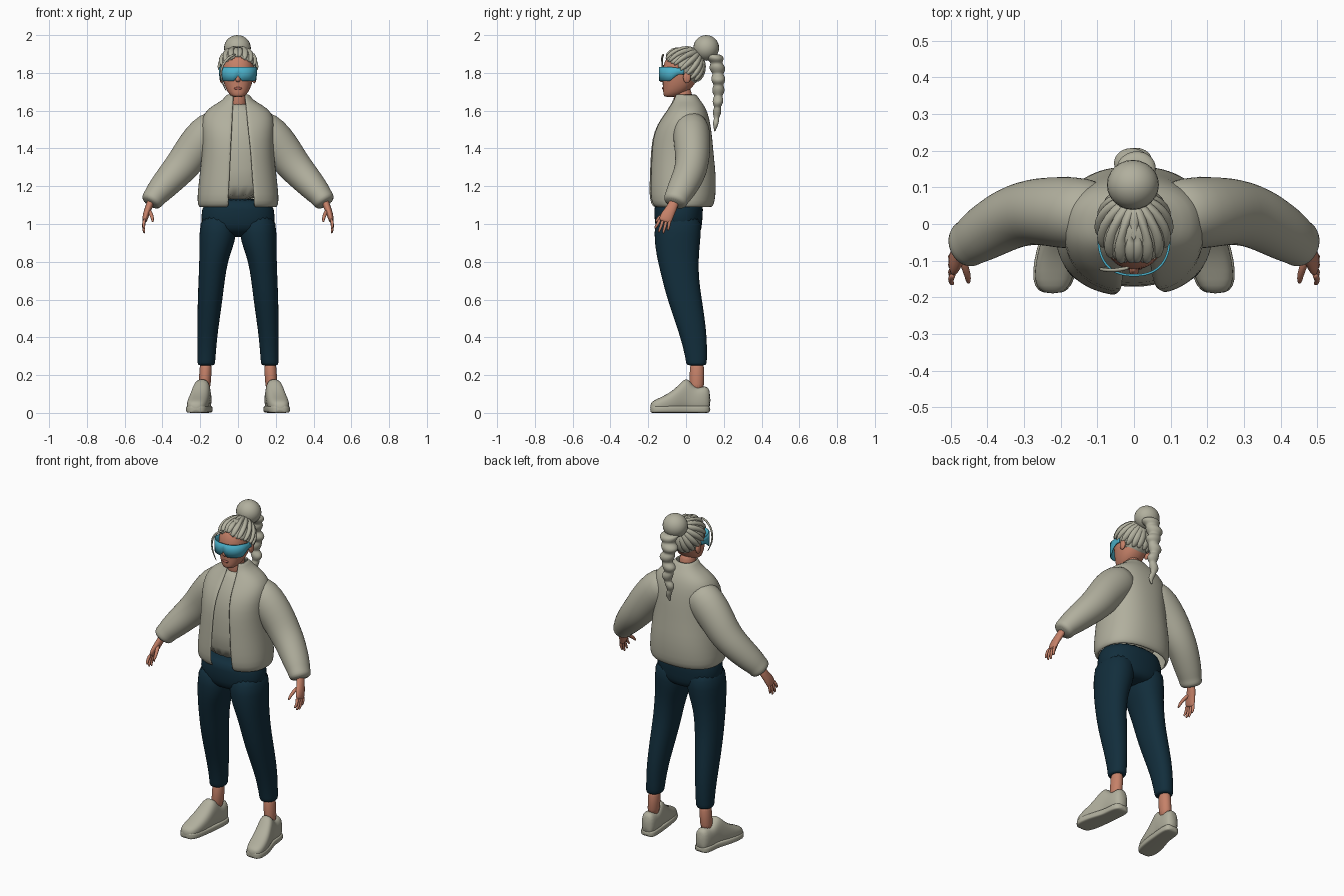
import bpy, bmesh, math
from mathutils import Vector

if "Cube" in bpy.data.objects:
    bpy.data.objects.remove(bpy.data.objects["Cube"], do_unlink=True)


def material(name, rgb):
    m = bpy.data.materials.new(name)
    m.use_nodes = True
    m.diffuse_color = (*rgb, 1)
    m.node_tree.nodes["Principled BSDF"].inputs["Base Color"].default_value = (*rgb, 1)
    return m


CLOTH = material("warm grey", (0.44, 0.43, 0.34))
NAVY = material("dark navy", (0.006, 0.027, 0.045))
SKIN = material("skin", (0.56, 0.22, 0.14))
LIP = material("lip", (0.4, 0.12, 0.09))
VISOR = material("visor blue", (0.07, 0.43, 0.58))


def finish(name, bm, mat, thick=0, level=1):
    """Turn a bmesh into a smooth object, with optional thickness."""
    me = bpy.data.meshes.new(name)
    bm.to_mesh(me)
    bm.free()
    for p in me.polygons:
        p.use_smooth = True
    me.materials.append(mat)
    ob = bpy.data.objects.new(name, me)
    bpy.context.collection.objects.link(ob)
    if thick:
        mod = ob.modifiers.new("thickness", "SOLIDIFY")
        mod.thickness, mod.offset = thick, -1
    if level:
        mod = ob.modifiers.new("smooth", "SUBSURF")
        mod.levels = mod.render_levels = level
    return ob


def sheet(name, rows, mat, closed=True, thick=0, level=1):
    """Skin rows of points; closed rows are also capped."""
    bm = bmesh.new()
    vs = [[bm.verts.new(p) for p in row] for row in rows]
    n = len(rows[0])
    for r0, r1 in zip(vs, vs[1:]):
        for j in range(n if closed else n - 1):
            k = (j + 1) % n
            bm.faces.new((r0[j], r0[k], r1[k], r1[j]))
    if closed:
        bm.faces.new(vs[0][::-1])
        bm.faces.new(vs[-1])
        bmesh.ops.recalc_face_normals(bm, faces=bm.faces)
    return finish(name, bm, mat, thick, level)


def power(c, e):
    return math.copysign(abs(c) ** (2 / e), c)


def loft(name, rings, mat, ref=(0, 1, 0), axis=None, e=2.0, n=20, edges=None, thick=0, level=1):
    """Rings are (x, y, z, half width, half depth); edges leave an open front."""
    rows, cs = [], [Vector(r[:3]) for r in rings]
    for i, (c, r) in enumerate(zip(cs, rings)):
        t = Vector(axis) if axis else cs[min(i + 1, len(cs) - 1)] - cs[max(i - 1, 0)]
        u = Vector(ref).cross(t).normalized()
        v = t.cross(u).normalized()
        t0, t1, count = 0, 2 * math.pi, n
        if edges:
            right, left = (math.acos(math.copysign(abs(x / r[3]) ** (e / 2), x)) for x in edges[i])
            t0, t1, count = -left, 2 * math.pi - right, n - 1
        angles = [t0 + (t1 - t0) * j / count for j in range(n)]
        rows.append([c + u * r[3] * power(math.cos(a), e) + v * r[4] * power(math.sin(a), e) for a in angles])
    return sheet(name, rows, mat, not edges, thick, level)


def level_ring(z, x, w, front, back):
    return (x, (front + back) / 2, z, w, (back - front) / 2)


def ball(name, c, size, mat, level=0):
    bm = bmesh.new()
    bmesh.ops.create_uvsphere(bm, u_segments=24, v_segments=14, radius=1)
    for v in bm.verts:
        v.co = Vector(a * b + d for a, b, d in zip(v.co, size, c))
    return finish(name, bm, mat, 0, level)


UP = (0, 0, 1)

# Open jacket and shirt
jacket = [(1.085, .2, -.165, .13, -.05, .085), (1.1, .214, -.19, .148, -.05, .085),
          (1.15, .216, -.2, .157, -.05, .085), (1.25, .205, -.197, .16, -.045, .075),
          (1.35, .192, -.192, .148, -.04, .07), (1.45, .19, -.185, .14, -.035, .06),
          (1.53, .196, -.155, .13, -.03, .05), (1.59, .182, -.11, .115, -.028, .045),
          (1.63, .13, -.085, .095, -.026, .042), (1.655, .08, -.072, .075, -.026, .04),
          (1.69, .058, -.066, .052, -.026, .038)]
loft("jacket", [level_ring(z, 0, w, f, b) for z, w, f, b, _, _ in jacket], CLOTH, axis=UP, e=2.3,
     n=36, edges=[r[4:] for r in jacket], thick=.012)
shirt = [(1.11, .17, -.176, .09), (1.3, .165, -.174, .1), (1.45, .16, -.167, .1),
         (1.55, .14, -.13, .09), (1.61, .09, -.09, .06), (1.64, .055, -.072, .04)]
loft("shirt", [level_ring(z, 0, w, f, b) for z, w, f, b in shirt], CLOTH, axis=UP, e=2.3)

# Hips of the trousers
hips = [(1.14, .17, -.165, .09), (1.08, .195, -.17, .092), (1.0, .2, -.168, .087),
        (.955, .17, -.15, .08), (.93, .08, -.08, .05)]
loft("trouser_hips", [level_ring(z, 0, w, f, b) for z, w, f, b in hips], NAVY, axis=UP, e=2.3)

for s, side in ((1, "left"), (-1, "right")):
    def flip(rings):
        return [(s * r[0], *r[1:]) for r in rings]

    # Trouser leg with a turned hem, and ankle
    leg = [(1.07, .102, .095, -.165, .085), (.94, .106, .1, -.17, .08), (.87, .117, .088, -.163, .072),
           (.8, .13, .076, -.15, .067), (.7, .14, .07, -.125, .07), (.62, .146, .067, -.105, .082),
           (.5, .156, .06, -.065, .1), (.4, .163, .053, -.03, .111), (.3, .166, .048, -.005, .112),
           (.26, .168, .047, 0, .11), (.25, .169, .042, .008, .104)]
    loft(side + "_trouser_leg", flip([level_ring(*r) for r in leg]), NAVY, axis=UP, e=2.2)
    loft(side + "_ankle", flip([(.17, .058, .28, .034, .04), (.173, .058, .2, .032, .038),
                                (.18, .055, .1, .034, .042)]), SKIN, axis=UP)

    # Shoe: upper and sole along the foot, toes turned outward
    foot = [(-.19, .222, .022, .045), (-.172, .222, .046, .062), (-.13, .217, .056, .08),
            (-.07, .207, .055, .112), (-.025, .197, .05, .16), (.005, .191, .046, .185),
            (.03, .187, .045, .15), (.06, .185, .045, .125), (.1, .182, .043, .142), (.13, .18, .03, .125)]
    loft(side + "_shoe", flip([(x, y, h / 2 + .004, w, h / 2) for y, x, w, h in foot]), CLOTH,
         ref=UP, axis=(0, 1, 0), e=2.6)
    loft(side + "_sole", flip([(x, y, .019, w + .005, .019) for y, x, w, h in foot]), CLOTH,
         ref=UP, axis=(0, 1, 0), e=5)

    # Puffy sleeve with a gathered cuff
    loft(side + "_sleeve", flip([
        (.07, .025, 1.54, .08, .08), (.14, .028, 1.495, .108, .1), (.2, .032, 1.435, .106, .098),
        (.255, .035, 1.365, .098, .092), (.29, .03, 1.315, .093, .089), (.335, .018, 1.265, .086, .085),
        (.385, -.01, 1.21, .077, .08), (.425, -.035, 1.165, .068, .073), (.442, -.047, 1.143, .06, .066),
        (.455, -.055, 1.125, .06, .066), (.468, -.063, 1.105, .05, .056)]), CLOTH, n=24)

    # Hand
    loft(side + "_palm", flip([(.455, -.055, 1.135, .022, .028), (.474, -.075, 1.085, .019, .028),
                               (.487, -.098, 1.05, .018, .036), (.494, -.11, 1.02, .014, .036),
                               (.495, -.113, 1.01, .009, .03)]), SKIN, n=12)
    for k, (y0, y1, z1) in enumerate([(-.137, -.163, .975), (-.12, -.143, .955), (-.102, -.12, .95), (-.085, -.095, .965)]):
        loft(f"{side}_finger_{k + 1}", flip([(.492, y0, 1.03, .01, .01), (.502, (y0 + y1) / 2, (z1 + 1.02) / 2, .009, .009),
                                            (.497, y1, z1 + .008, .007, .007), (.495, y1, z1, .004, .004)]), SKIN, n=8)
    loft(side + "_thumb", flip([(.474, -.085, 1.075, .013, .013), (.458, -.125, 1.05, .011, .011),
                                (.452, -.15, 1.025, .009, .009), (.452, -.162, 1.01, .005, .005)]), SKIN, n=8)
    ball(side + "_ear", (s * .086, .005, 1.775), (.012, .02, .03), SKIN)

# Neck, head and face
loft("neck", [(0, -.005, 1.58, .055, .055), (0, -.015, 1.65, .045, .048), (0, -.02, 1.74, .045, .05)], SKIN, axis=UP)
head = [(1.672, .025, -.112, -.06), (1.682, .044, -.121, -.02), (1.715, .066, -.122, .03),
        (1.76, .08, -.125, .06), (1.81, .087, -.126, .075), (1.86, .085, -.117, .078),
        (1.9, .07, -.09, .066), (1.925, .04, -.05, .04)]
loft("head", [level_ring(z, 0, w, f, b) for z, w, f, b in head], SKIN, axis=UP, e=2.2)
loft("nose", [(0, -.122, 1.81, .007, .008), (0, -.127, 1.78, .01, .012), (0, -.13, 1.763, .015, .015),
              (0, -.124, 1.75, .01, .01)], SKIN, axis=UP, n=12)
ball("lips", (0, -.121, 1.718), (.022, .006, .007), LIP)

# Wraparound visor: notched over the nose, tapering to the temples
rows = [[], [], []]
for i in range(41):
    t = (i / 20 - 1) * 1.75
    x, y = .1 * power(math.sin(t), 2.4), -.035 - .108 * power(math.cos(t), 2.4)
    taper = min(1, max(0, (abs(t) - 1.15) / .4))
    low = 1.757 + .035 * taper + .028 * max(0, 1 - abs(x) / .022)
    high = 1.832 - .006 * taper
    for row, z in zip(rows, (low, (low + high) / 2, high)):
        row.append((x, y, z))
sheet("visor", rows, VISOR, closed=False, thick=.006, level=0)

# Hair cap, trimmed around the face
C, R = Vector((0, -.015, 1.83)), Vector((.095, .108, .105))
bm = bmesh.new()
bmesh.ops.create_uvsphere(bm, u_segments=48, v_segments=32, radius=1)
for v in bm.verts:
    v.co = Vector(C[k] + v.co[k] * R[k] for k in range(3))


def hairline(p):
    if p.y < -.05:
        return 1.885 - .5 * abs(p.x)
    return 1.83 - 1.3 * (p.y + .05) if p.y < .02 else 1.735


bmesh.ops.delete(bm, geom=[v for v in bm.verts if v.co.z < hairline(v.co)], context="VERTS")
finish("hair_cap", bm, CLOTH, .012, 0)

# Swept locks running over the skull to the bun
BASE = Vector((0, .075, 1.905))
starts = [(.008, -.115, 1.89), (.036, -.112, 1.873), (.064, -.095, 1.858), (.084, -.065, 1.84),
          (.092, -.035, 1.81), (.093, 0, 1.785), (.085, .03, 1.755), (.06, .06, 1.735), (.025, .08, 1.73)]
for s, side in ((1, "left"), (-1, "right")):
    for k, p in enumerate(starts):
        p = Vector((s * p[0], p[1], p[2]))
        rings = []
        for j, w in enumerate((.008, .018, .022, .023, .02, .014)):
            d = p.lerp(BASE, j / 5) - C
            d /= Vector(d[a] / R[a] for a in range(3)).length
            rings.append((*(C + d), w, w * .75))
        loft(f"{side}_hair_lock_{k + 1}", rings, CLOTH, n=10)

# Loose strand beside the face
loft("loose_strand", [(-.01, -.118, 1.9, .006, .006), (-.05, -.128, 1.885, .008, .006), (-.086, -.125, 1.84, .007, .005),
                      (-.094, -.122, 1.79, .006, .005), (-.08, -.12, 1.74, .004, .004),
                      (-.06, -.118, 1.7, .002, .002)], CLOTH, n=8)

# Bun with its tie, and the hanging braid
ball("bun", (-.003, .107, 1.932), (.071, .068, .068), CLOTH)
ball("bun_tie", (0, .07, 1.9), (.045, .04, .03), CLOTH)
braid = []
for i in range(49):
    f = i / 48
    swell = abs(math.sin(f * math.pi * 7 + .6))
    w = (.052 * (1 - f) ** .6 + .004) * (.68 + .32 * swell)
    x = .008 * math.sin(f * math.pi * 7)
    braid.append((x, .135 + .085 * f ** .5 * (1 - f * .8), 1.9 - .41 * f, w, w * .85))
loft("braid", braid, CLOTH, axis=UP, n=16)
